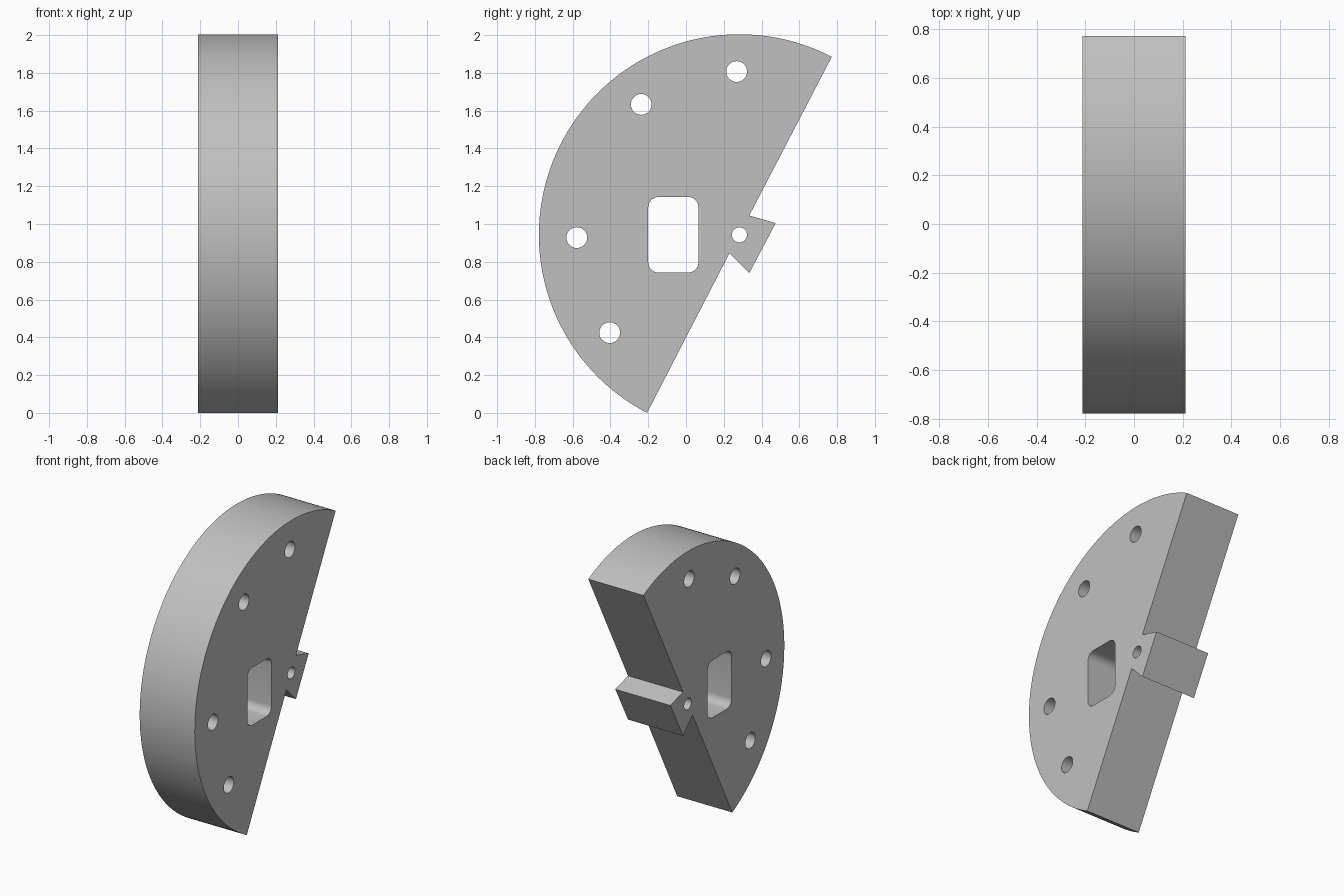
import bpy
import bmesh
from math import radians, sin, cos, atan2
from mathutils import Vector

default = bpy.data.objects.get("Cube")
if default:
    bpy.data.objects.remove(default, do_unlink=True)

HALF = 0.212                      # half thickness along x
LOW, HIGH = Vector((-0.206, 0.0)), Vector((0.772, 1.885))   # ends of the straight edge (y, z)
CENTRE = (LOW + HIGH) / 2
RADIUS = (HIGH - LOW).length / 2
START = atan2(HIGH.y - LOW.y, HIGH.x - LOW.x)


def arc(centre, radius, start, sweep, steps):
    """Points along an arc in the y-z plane, both ends included."""
    angles = [start + sweep * i / steps for i in range(steps + 1)]
    return [Vector((centre[0] + radius * cos(a), centre[1] + radius * sin(a))) for a in angles]


def circle(centre, radius, steps=32):
    return arc(centre, radius, 0, radians(360), steps)[:-1]


def rounded_rectangle(y0, y1, z0, z1, r):
    corners = [(y1 - r, z1 - r), (y0 + r, z1 - r), (y0 + r, z0 + r), (y1 - r, z0 + r)]
    return [p for i, c in enumerate(corners) for p in arc(c, r, radians(90 * i), radians(90), 8)]


# Half-disc outline with a dovetail tongue on the straight edge
tongue = [Vector(p) for p in ((0.23, 0.845), (0.335, 0.74), (0.475, 1.005), (0.335, 1.045))]
outline = arc(CENTRE, RADIUS, START, radians(180), 96) + tongue

# Window, pivot hole and the ring of bolt holes
loops = [outline, rounded_rectangle(-0.2, 0.066, 0.743, 1.143, 0.055), circle(CENTRE, 0.04)]
for hole in ((0.268, 1.807), (-0.237, 1.633), (-0.578, 0.928), (-0.404, 0.425)):
    loops.append(circle(hole, 0.055))

# Fill the profile and extrude it through the thickness
bm = bmesh.new()
for loop in loops:
    verts = [bm.verts.new((-HALF, p.x, p.y)) for p in loop]
    for i, v in enumerate(verts):
        bm.edges.new((v, verts[(i + 1) % len(verts)]))
bmesh.ops.triangle_fill(bm, edges=bm.edges[:], use_beauty=True, normal=(-1, 0, 0))
extruded = bmesh.ops.extrude_face_region(bm, geom=bm.faces[:], use_keep_orig=True)
moved = [g for g in extruded["geom"] if isinstance(g, bmesh.types.BMVert)]
bmesh.ops.translate(bm, verts=moved, vec=(2 * HALF, 0, 0))
bmesh.ops.recalc_face_normals(bm, faces=bm.faces[:])
mesh = bpy.data.meshes.new("half_disc_plate")
bm.to_mesh(mesh)
bm.free()

# Plain grey finish
grey = bpy.data.materials.new("plain_grey")
grey.use_nodes = True
grey.diffuse_color = (0.53, 0.53, 0.53, 1)
grey.node_tree.nodes["Principled BSDF"].inputs["Base Color"].default_value = grey.diffuse_color
mesh.materials.append(grey)

plate = bpy.data.objects.new("half_disc_plate", mesh)
bpy.context.collection.objects.link(plate)
bpy.context.view_layer.objects.active = plate
plate.select_set(True)
bpy.ops.object.shade_smooth_by_angle(angle=radians(30))
